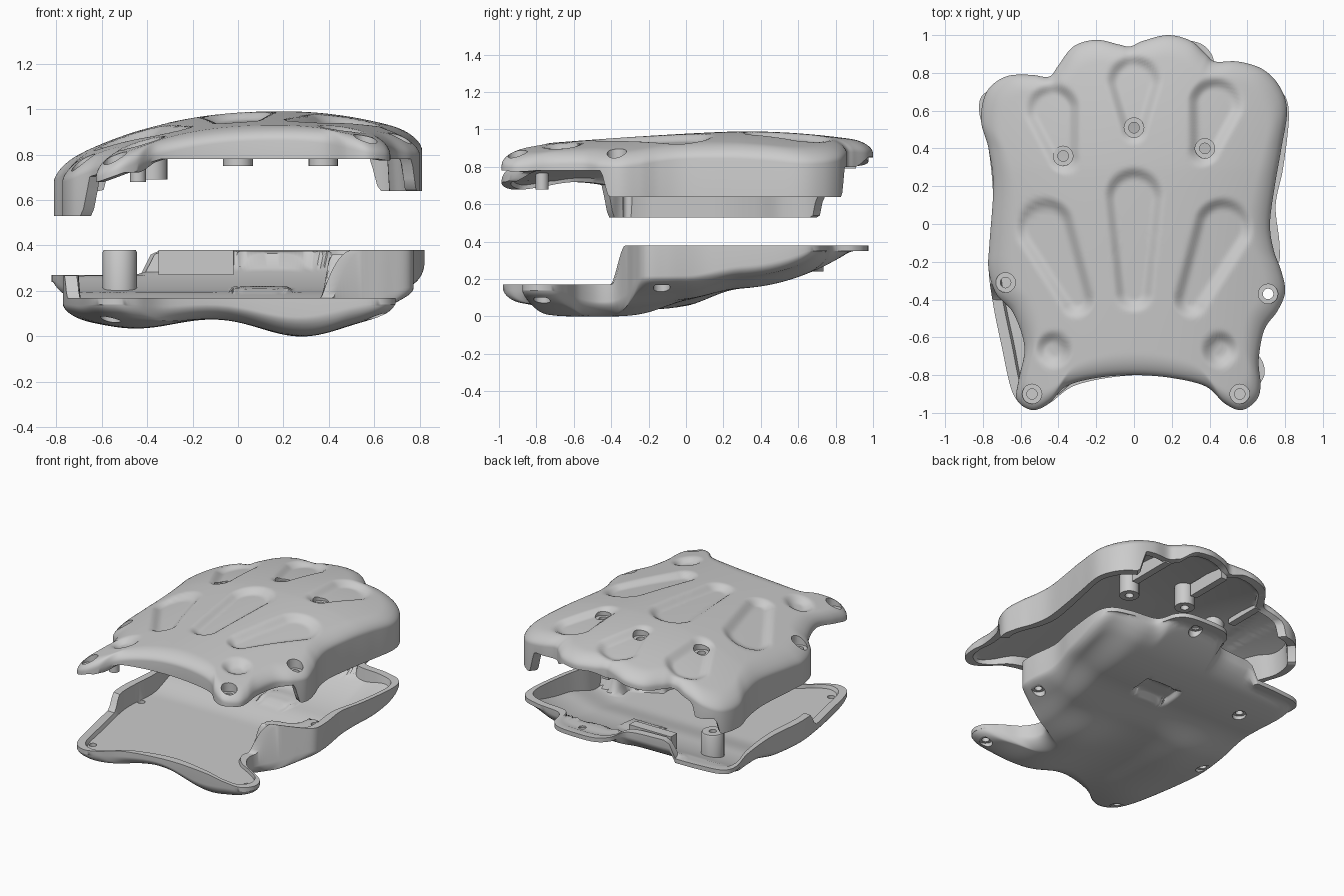
import bpy, bmesh, math
from mathutils import Vector

if "Cube" in bpy.data.objects:
    bpy.data.objects.remove(bpy.data.objects["Cube"])


def sm(t):
    t = max(0.0, min(1.0, t))
    return t * t * (3 - 2 * t)


def mix(a, b, t):
    return a + (b - a) * t


def spline(pts, sub=7):
    """Closed Catmull-Rom curve through the outline points."""
    out, n = [], len(pts)
    for i in range(n):
        a, b, c, d = (Vector(pts[(i + k) % n]) for k in (-1, 0, 1, 2))
        for j in range(sub):
            t = j / sub
            out.append(0.5 * (2 * b + (c - a) * t + (2 * a - 5 * b + 4 * c - d) * t * t
                              + (3 * b - a - 3 * c + d) * t ** 3))
    return out


def loft(name, rings, cap=True):
    bm = bmesh.new()
    vs = [[bm.verts.new(p) for p in r] for r in rings]
    n = len(vs[0])
    for a, b in zip(vs, vs[1:]):
        for i in range(n):
            j = (i + 1) % n
            bm.faces.new((a[i], a[j], b[j], b[i]))
    if cap:
        bm.faces.new(vs[0])
        bm.faces.new(vs[-1])
    bmesh.ops.recalc_face_normals(bm, faces=bm.faces)
    me = bpy.data.meshes.new(name)
    bm.to_mesh(me)
    bm.free()
    ob = bpy.data.objects.new(name, me)
    bpy.context.collection.objects.link(ob)
    return ob


def turned(name, x, y, prof, cap=True, n=20):
    return loft(name, [[(x + r * math.cos(k * math.tau / n), y + r * math.sin(k * math.tau / n), z)
                        for k in range(n)] for r, z in prof], cap)


def box(name, lo, hi):
    (x0, y0, z0), (x1, y1, z1) = lo, hi
    return loft(name, [[(x0, y0, z), (x1, y0, z), (x1, y1, z), (x0, y1, z)] for z in (z0, z1)])


def activate(ob):
    bpy.ops.object.select_all(action='DESELECT')
    ob.select_set(True)
    bpy.context.view_layer.objects.active = ob


def cut(ob, cutters):
    for c in cutters:
        m = ob.modifiers.new("hole", 'BOOLEAN')
        m.operation, m.solver, m.object = 'DIFFERENCE', 'EXACT', c
        activate(ob)
        bpy.ops.object.modifier_apply(modifier=m.name)
        bpy.data.objects.remove(c)


def shell(name, outline, c, face, rim, inner, wall, edge, drop):
    """Lofted shell: outer face from the pole to the edge, wall to the rim, hollow inside."""
    c = Vector(c)
    spokes = [(p - c, (p - c).length) for p in spline(outline)]

    def ring(dist, fz):
        out = []
        for v, L in spokes:
            s = dist(L)
            p = c + v * s
            out.append((p.x, p.y, fz(p.x, p.y, (1 - s) * L, c + v)))
        return out

    def outer_z(x, y, d, q):
        u = max(0, (edge - d) / edge)
        return face(x, y, drop * (1 - math.sqrt(max(0, 1 - u * u))))

    steps = [0.02 + 0.94 * i / 50 for i in range(51)] + [0.97, 0.98, 0.988, 0.994, 0.998, 1]
    rings = [ring(lambda L, s=s: s, outer_z) for s in steps]
    rings.append(ring(lambda L: 1, lambda x, y, d, q: rim(x, y)))
    rings.append(ring(lambda L: 1 - wall / L, lambda x, y, d, q: rim(q.x, q.y)))
    for i in range(34):
        rings.append(ring(lambda L, k=1 - i / 34.6: k * (1 - (wall + 0.012) / L),
                          lambda x, y, d, q: inner(x, y)))
    return loft(name, rings)


# ---- upper shell: domed back of the hand ----
UP = [(-.81, .55), (-.78, .70), (-.68, .78), (-.55, .79), (-.45, .78), (-.40, .84), (-.32, .94),
      (-.2, .975), (-.08, .95), (-.02, .94), (.05, .97), (.18, 1.0), (.30, .97), (.38, .90),
      (.43, .86), (.55, .86), (.68, .82), (.77, .73), (.81, .6), (.78, .4), (.745, .2), (.72, 0),
      (.74, -.14), (.78, -.25), (.80, -.36), (.76, -.46), (.69, -.56), (.66, -.72), (.67, -.85),
      (.65, -.93), (.57, -.985), (.48, -.95), (.38, -.86), (.2, -.815), (0, -.80), (-.2, -.815),
      (-.36, -.86), (-.45, -.95), (-.54, -.985), (-.62, -.93), (-.61, -.82), (-.58, -.65),
      (-.64, -.47), (-.73, -.37), (-.77, -.24), (-.765, -.1), (-.745, .2), (-.77, .4)]

# recessed knuckle pads: start, start radius, end, end radius
PADS = [((-.43, .60), .155, (-.37, .35), .09), ((0, .75), .155, (0, .50), .08),
        ((.43, .63), .155, (.37, .39), .09), ((0, .14), .165, (0, -.36), .11),
        ((-.43, -.66), .10, (-.42, -.67), .10), ((.46, -.66), .10, (.45, -.67), .10)]
PADS += [((s * .47, -.02), .165, (s * .30, -.40), .10) for s in (-1, 1)]


def dome(x, y):
    u, v = x - .2, y - .3
    fx = .24 * (-u) ** 2.3 if u < 0 else .28 * u * u
    fy = .06 * (-v) ** 1.3 if v < 0 else .12 * v * v
    return .99 - fx - fy


def recess(x, y):
    p, best = Vector((x, y)), 0
    for a, ra, b, rb in PADS:
        a, b = Vector(a), Vector(b)
        t = max(0, min(1, (p - a).dot(b - a) / (b - a).length_squared))
        best = max(best, sm((mix(ra, rb, t) - (p - a.lerp(b, t)).length) / .07))
    return .035 * best


def up_rim(x, y):
    back = .80 + .06 * sm((y - .9) / .1)
    back = mix(back, .64, sm((x - .6) / .06))
    back = mix(back, mix(.53, .64, sm((y - .71) / .03)), sm((-.58 - x) / .05))
    front = .78 - .06 * sm((-.35 - x) / .12)
    return min(mix(front, back, sm((y + .46) / .05)), dome(x, y) - .08)


upper = shell("upper_shell", UP, (0, 0), lambda x, y, e: dome(x, y) - recess(x, y) - e, up_rim,
              lambda x, y: max(dome(x, y) - .08, up_rim(x, y) + .004), .055, .12, .06)

# countersunk screw holes; the two wrist corners are blind
UP_HOLES = [(-.375, .36), (0, .51), (.375, .40), (-.54, -.90), (.56, -.90), (.71, -.37), (-.68, -.31)]
cut(upper, [turned("hole_cutter", x, y, [(.052, 1.2), (.052, dome(x, y) - .052), (.028, dome(x, y) - .052),
                                         (.028, dome(x, y) - .065 if y < -.8 else .4)])
            for x, y in UP_HOLES])

# screw bosses, finger dividers and wrist peg under the upper shell
parts = [upper]
for (x, y), z in zip(UP_HOLES[:3], (.69, .75, .75)):
    t = dome(x, y) - .07
    parts.append(turned("upper_screw_boss", x, y, [(.065, t), (.065, z), (.028, z), (.028, t)], False))
for x, y0, y1 in ((-.42, .48, .75), (0, .60, .91), (.41, .50, .83)):
    parts.append(box("finger_divider", (x - .025, y0, .79), (x + .025, y1, dome(x, y1) - .06)))
t = dome(-.44, -.77) - .07
parts.append(turned("wrist_peg", -.44, -.77, [(.035, t), (.035, .68)]))

# ---- lower shell: palm tray ----
LOW = [(-.82, .6), (-.78, .70), (-.6, .73), (-.3, .74), (-.08, .77), (-.03, .90), (.05, .965),
       (.2, .975), (.34, .96), (.41, .9), (.46, .78), (.65, .75), (.78, .70), (.82, .58), (.79, .3),
       (.75, .1), (.77, -.1), (.76, -.22), (.66, -.275), (.53, -.32), (.43, -.38), (.41, -.47),
       (.47, -.57), (.58, -.64), (.67, -.71), (.69, -.80), (.63, -.87), (.5, -.865), (.3, -.82),
       (0, -.80), (-.3, -.85), (-.45, -.95), (-.55, -.975), (-.64, -.9), (-.70, -.65), (-.75, -.4),
       (-.77, -.2), (-.745, .1), (-.77, .4)]


def low_rim(x, y):
    return mix(.17, mix(.27, .38, sm((x + .42) / .05)), sm((y + .40) / .09))


def base(x, y):
    z = .10 + .05 * sm(y / .3) + .5 * max(0, y - .25) ** 2
    return z + .06 * sm((x - .5) / .25) * sm((y + .45) / .2)


def palm(x, y, e=0):
    def pad(cx, cy, sx, sy):
        return math.exp(-((x - cx) / sx) ** 2 - ((y - cy) / sy) ** 4)
    slot = sm((.15 - abs(x - .1)) / .03) * sm((.09 - abs(y - .34)) / .03)
    z = base(x, y) - .10 * pad(.28, -.5, .27, .42) - .065 * pad(-.45, -.4, .27, .5) + .03 * slot
    return min(z + e, low_rim(x, y) - .03)


def tray(x, y):
    z = max(.13, base(x, y) + .045, palm(x, y) + .03)
    z = mix(z, .375, sm((y - .73) / .03) * sm((.24 - abs(x - .19)) / .03))
    z = mix(z, .36, sm((x - mix(.36, .56, sm((y + .28) / .12))) / .05) * sm((-.03 - y) / .04)
            * sm((y + .40) / .04))
    return min(z, low_rim(x, y) - .003)


lower = shell("lower_shell", LOW, (0, -.45), palm, low_rim, tray, .055, .13, .06)
LOW_HOLES = [(-.56, -.84), (.61, -.77), (-.68, -.12), (.70, -.13), (.21, .87), (-.52, .44)]
cut(lower, [turned("hole_cutter", x, y, [(.045, -.2), (.045, palm(x, y) + .02),
                                         (.025, palm(x, y) + .02), (.025, .6)]) for x, y in LOW_HOLES])
parts.append(lower)

# screw post and inner wall standing in the tray
t = tray(-.52, .44) - .01
parts.append(turned("tray_screw_post", -.52, .44, [(.075, t), (.075, .37), (.07, .38), (.025, .38), (.025, t)], False))
parts.append(box("tray_inner_wall", (-.35, .60, .27), (-.02, .67, .38)))

for ob in parts:
    activate(ob)
    bpy.ops.object.shade_smooth_by_angle(angle=math.radians(42))
